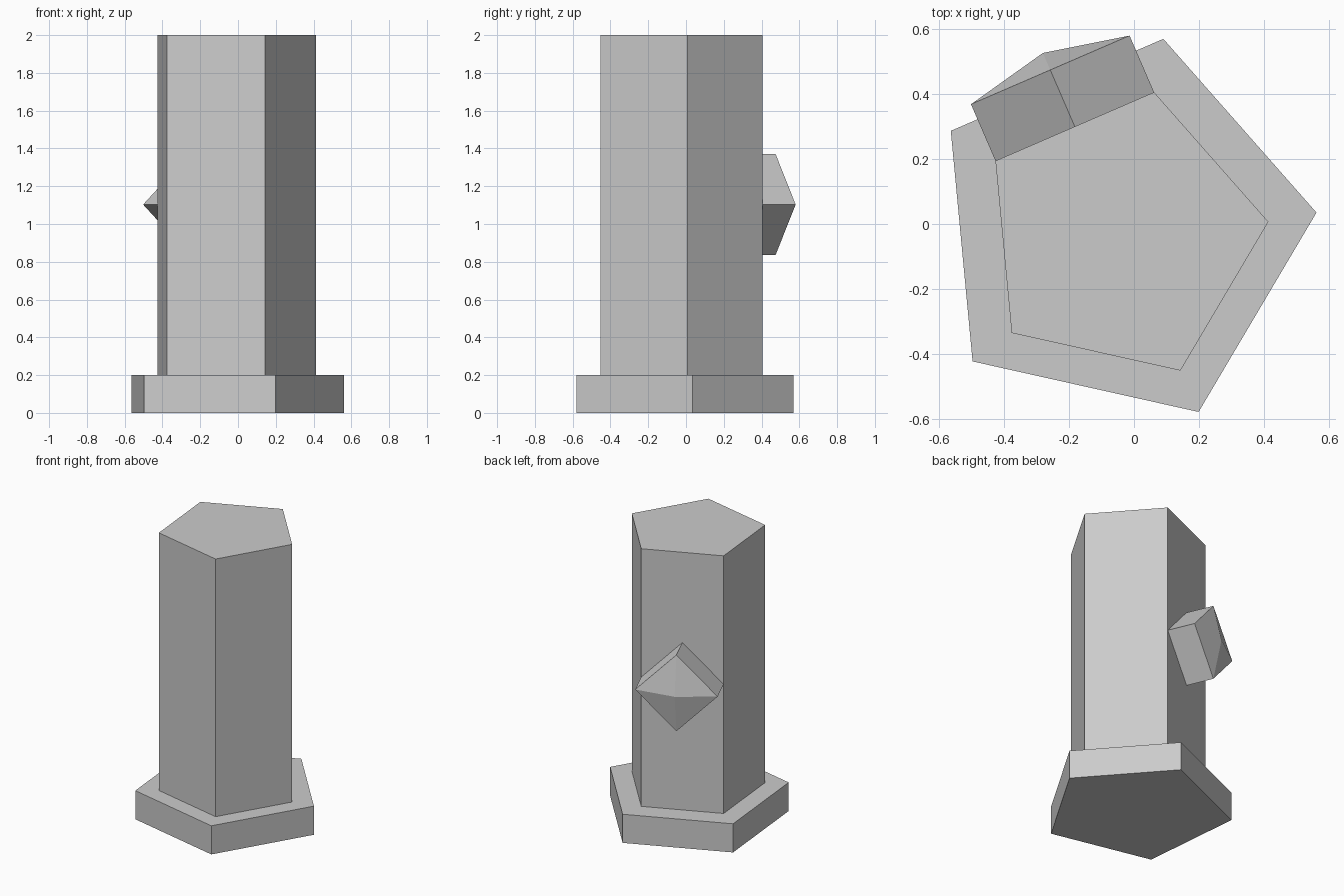
import bpy, bmesh
from math import cos, sin, pi, radians
from mathutils import Vector

if "Cube" in bpy.data.objects:
    bpy.data.objects.remove(bpy.data.objects["Cube"])

SIDES = 5
TURN = radians(5.4)


def prism(name, profile, push, peak=0.0):
    """Extrude a flat profile along push; peak raises the end into a pyramid."""
    bm = bmesh.new()
    start = bm.faces.new([bm.verts.new(p) for p in profile])
    moved = bmesh.ops.extrude_face_region(bm, geom=[start], use_keep_orig=True)["geom"]
    bmesh.ops.translate(bm, vec=push, verts=[g for g in moved if isinstance(g, bmesh.types.BMVert)])
    end = [g for g in moved if isinstance(g, bmesh.types.BMFace)]
    if peak:
        tip = bmesh.ops.poke(bm, faces=end)["verts"]
        bmesh.ops.translate(bm, vec=push.normalized() * peak, verts=tip)
    bmesh.ops.recalc_face_normals(bm, faces=bm.faces[:])
    mesh = bpy.data.meshes.new(name)
    bm.to_mesh(mesh)
    bm.free()
    obj = bpy.data.objects.new(name, mesh)
    bpy.context.collection.objects.link(obj)
    return obj


def pentagon(x, y, z, radius):
    return [Vector((x + radius * cos(TURN + i * 2 * pi / SIDES),
                    y + radius * sin(TURN + i * 2 * pi / SIDES), z)) for i in range(SIDES)]


# Foot slab and column
prism("base", pentagon(-0.042, -0.022, 0, 0.607), Vector((0, 0, 0.2)))
shaft = pentagon(-0.037, -0.036, 0.2, 0.453)
prism("column", shaft, Vector((0, 0, 1.8)))

# Diamond boss spanning the back-left face of the column
a, b = shaft[1], shaft[2]
along = (b - a) / 2
middle = (a + b) / 2
middle.z = 1.103
up = Vector((0, 0, along.length))
out = along.cross(up).normalized()
if out.y < 0:
    out = -out
prism("diamond_boss", [middle + along, middle + up, middle - along, middle - up], out * 0.19, 0.057)
